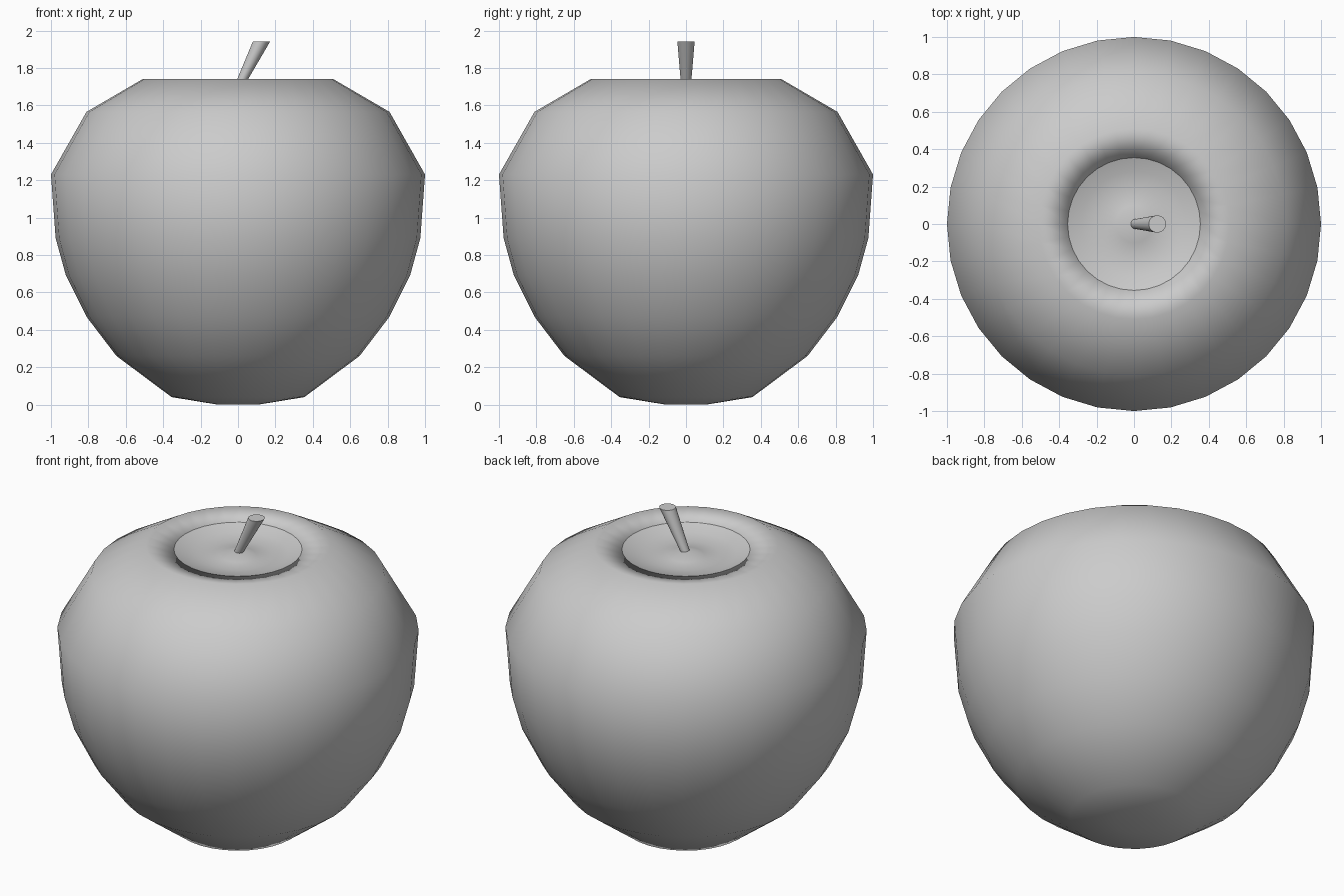
import bpy, bmesh, math
from mathutils import Matrix

if "Cube" in bpy.data.objects:
    bpy.data.objects.remove(bpy.data.objects["Cube"])

SEG = 32


def finish(name, bm):
    bmesh.ops.remove_doubles(bm, verts=bm.verts, dist=0.0005)
    bmesh.ops.recalc_face_normals(bm, faces=bm.faces)
    me = bpy.data.meshes.new(name)
    bm.to_mesh(me)
    bm.free()
    for p in me.polygons:
        p.use_smooth = True
    ob = bpy.data.objects.new(name, me)
    bpy.context.collection.objects.link(ob)
    return ob


def lathe(name, profile, flip_up=False):
    """Revolve (radius, height) points around z."""
    bm = bmesh.new()
    vs = [bm.verts.new((r, 0, z)) for r, z in profile]
    es = [bm.edges.new(p) for p in zip(vs, vs[1:])]
    bmesh.ops.spin(bm, geom=vs + es, cent=(0, 0, 0), axis=(0, 0, 1),
                   angle=math.tau, steps=SEG, use_duplicate=False)
    ob = finish(name, bm)
    # an open dish must face upwards
    if flip_up and sum(p.normal.z for p in ob.data.polygons) < 0:
        ob.data.flip_normals()
    return ob


# Fruit body, with its rim tucked under around the stem hollow
lathe("apple_body", [
    (0, 0), (0.11, 0.0), (0.355, 0.04), (0.65, 0.26), (0.81, 0.47),
    (0.92, 0.69), (0.975, 0.89), (1.0, 1.23), (0.81, 1.565),
    (0.51, 1.74), (0.355, 1.715), (0.38, 1.63), (0, 1.63)])

# Shallow dish in the top, rising to a small peak at the stem
lathe("stem_hollow", [
    (0.355, 1.715), (0.28, 1.688), (0.19, 1.675), (0.1, 1.682), (0, 1.715)],
    flip_up=True)

# Leaning, flaring stem with a level top
bm = bmesh.new()
z0, z1 = 1.69, 1.94
bmesh.ops.create_cone(bm, cap_ends=True, segments=SEG, radius1=0.025,
                      radius2=0.046, depth=z1 - z0,
                      matrix=Matrix.Translation((0, 0, (z0 + z1) / 2)))
for v in bm.verts:
    v.co.x += 0.125 * (v.co.z - z0) / (z1 - z0)
stem = finish("stem", bm)
bpy.context.view_layer.objects.active = stem
stem.select_set(True)
bpy.ops.object.shade_smooth_by_angle(angle=math.radians(40))
